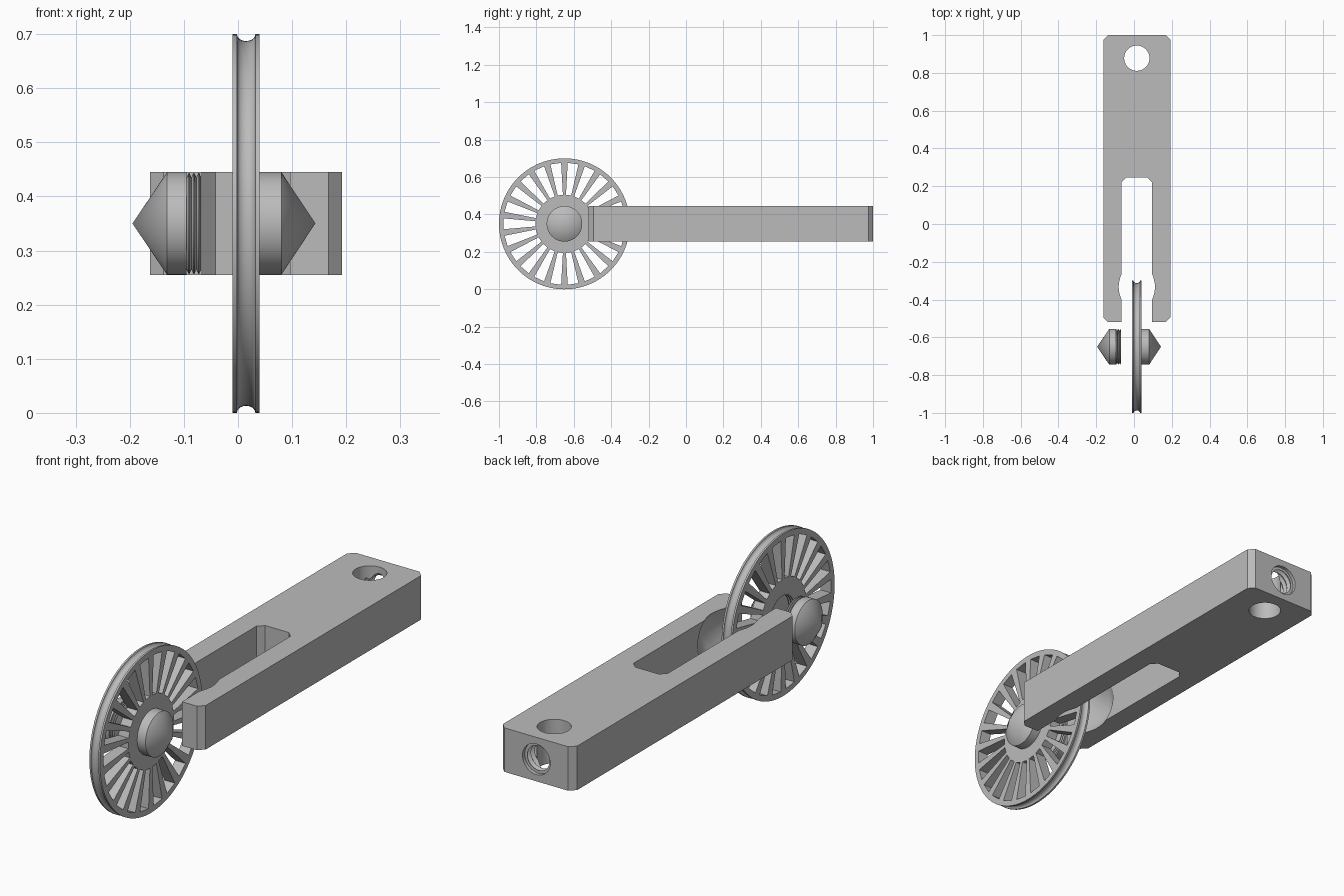
import bpy, bmesh, math
from mathutils import Matrix, Vector

cube = bpy.data.objects.get("Cube")
if cube:
    bpy.data.objects.remove(cube, do_unlink=True)

grey = bpy.data.materials.new("plain_grey")
grey.use_nodes = True
grey.diffuse_color = (0.5, 0.5, 0.5, 1)
grey.node_tree.nodes["Principled BSDF"].inputs["Base Color"].default_value = (0.5, 0.5, 0.5, 1)

MID_X, AXLE_Z, WHEEL_Y = 0.015, 0.35, -0.65
TURN = {"X": Matrix.Identity(4),
        "Y": Matrix.Rotation(math.pi / 2, 4, "Z"),
        "Z": Matrix.Rotation(-math.pi / 2, 4, "Y")}


def finish(name, bm):
    bmesh.ops.recalc_face_normals(bm, faces=bm.faces)
    mesh = bpy.data.meshes.new(name)
    bm.to_mesh(mesh)
    bm.free()
    mesh.materials.append(grey)
    obj = bpy.data.objects.new(name, mesh)
    bpy.context.collection.objects.link(obj)
    return obj


def revolve(name, profile, axis, origin, sides=64):
    """Turn (distance along axis, radius) points into a closed solid."""
    bm = bmesh.new()
    rings = []
    for d, r in profile:
        n = sides if r > 0 else 1
        rings.append([bm.verts.new((d, r * math.cos(math.tau * i / sides),
                                    r * math.sin(math.tau * i / sides))) for i in range(n)])
    for a, b in zip(rings, rings[1:]):
        for i in range(sides):
            j = (i + 1) % sides
            if len(a) == 1:
                bm.faces.new((a[0], b[i], b[j]))
            elif len(b) == 1:
                bm.faces.new((a[i], b[0], a[j]))
            else:
                bm.faces.new((a[i], b[i], b[j], a[j]))
    bm.transform(Matrix.Translation(origin) @ TURN[axis])
    return finish(name, bm)


def prism(bm, points, offset):
    """Extrude a flat outline along the offset vector."""
    face = bm.faces.new([bm.verts.new(p) for p in points])
    out = bmesh.ops.extrude_face_region(bm, geom=[face])
    verts = [g for g in out["geom"] if isinstance(g, bmesh.types.BMVert)]
    bmesh.ops.translate(bm, verts=verts, vec=offset)


def cut(obj, cutter):
    cutter.hide_render = True
    mod = obj.modifiers.new("cut", "BOOLEAN")
    mod.operation, mod.solver, mod.object = "DIFFERENCE", "EXACT", cutter
    bpy.context.view_layer.update()
    depsgraph = bpy.context.evaluated_depsgraph_get()
    mesh = bpy.data.meshes.new_from_object(obj.evaluated_get(depsgraph))
    obj.modifiers.clear()
    obj.data = mesh
    bpy.data.objects.remove(cutter, do_unlink=True)


def thread(start, end, pitch, low, high):
    """Saw-tooth profile between two positions."""
    count = round((end - start) / pitch)
    points = []
    for i in range(count):
        d = start + i * pitch
        points += [(d, low), (d + pitch * 0.4, high), (d + pitch * 0.6, high)]
    return points + [(end, low)]


# Fork body: chamfered bar with an open slot at the front
W, S, C = 0.1775, 0.0815, 0.025
FRONT, BACK, SLOT_END = -0.52, 1.0, 0.245
half = [(S, FRONT), (W - C, FRONT), (W, FRONT + C), (W, BACK - C), (W - C, BACK)]
slot = [(S - C, SLOT_END), (S, SLOT_END - C)]
outline = half + [(-x, y) for x, y in reversed(half)]
outline += [(-x, y) for x, y in reversed(slot)] + slot
bm = bmesh.new()
prism(bm, [(x + MID_X, y, 0.255) for x, y in outline], Vector((0, 0, 0.19)))
fork = finish("fork_body", bm)

# Conical bearing seats, cross hole and threaded rear hole
cut(fork, revolve("seat_cutter", [(-S - 0.08, 0), (-S, 0.116), (S, 0.116), (S + 0.08, 0)],
                  "X", (MID_X, -0.333, AXLE_Z)))
cut(fork, revolve("cross_hole_cutter", [(0, 0), (0, 0.067), (1, 0.067), (1, 0)],
                  "Z", (MID_X, 0.878, 0)))
cut(fork, revolve("threaded_hole_cutter",
                  [(0.86, 0)] + thread(0.86, 0.985, 0.025, 0.053, 0.066)
                  + [(0.985, 0.066), (1.05, 0.066), (1.05, 0)],
                  "Y", (MID_X, 0, AXLE_Z)))

# Wheel: grooved rim, hub cone on one side, threaded bore on the other
groove = [(MID_X + 0.017 * math.cos(a), 0.35 - 0.013 * math.sin(a))
          for a in [math.pi * i / 10 for i in range(11)]]
wheel = revolve("wheel",
                [(0.143, 0), (0.08, 0.095), (0.04, 0.095), (0.04, 0.35)] + groove
                + [(-0.01, 0.35)] + thread(-0.01, 0.026, 0.012, 0.088, 0.08) + [(0.026, 0)],
                "X", (0, WHEEL_Y, AXLE_Z), 96)

# Tapered openings between the spokes
SPOKES = 22
bm = bmesh.new()
for k in range(SPOKES):
    spin = Matrix.Rotation(math.tau * k / SPOKES, 4, "X")
    window = [(-0.1, 0.155, -0.014), (-0.1, 0.325, -0.029),
              (-0.1, 0.325, 0.029), (-0.1, 0.155, 0.014)]
    prism(bm, [spin @ Vector(p) for p in window], Vector((0.3, 0, 0)))
bm.transform(Matrix.Translation((0, WHEEL_Y, AXLE_Z)))
cut(wheel, finish("window_cutter", bm))

# Separate screw-in axle cone
screw = revolve("axle_screw",
                [(-0.195, 0), (-0.131, 0.095), (-0.095, 0.095)]
                + thread(-0.095, -0.068, 0.009, 0.085, 0.093) + [(-0.068, 0)],
                "X", (0, WHEEL_Y, AXLE_Z))

# Smooth the turned surfaces and keep crisp edges
bpy.ops.object.select_all(action="DESELECT")
for obj in (fork, wheel, screw):
    obj.select_set(True)
bpy.context.view_layer.objects.active = fork
bpy.ops.object.shade_smooth_by_angle(angle=math.radians(25))
